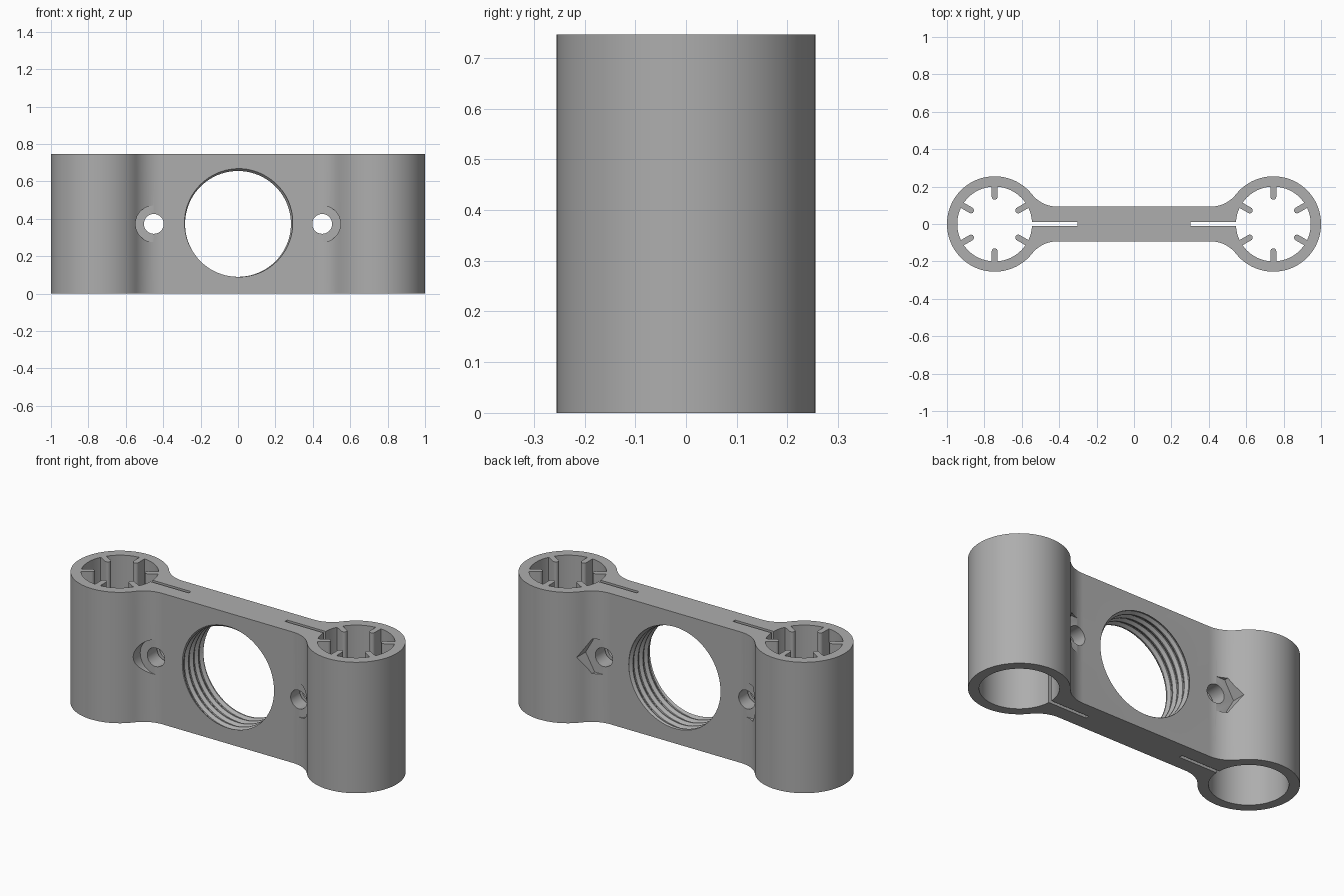
import bpy, bmesh, math
from mathutils import Matrix, Vector

if "Cube" in bpy.data.objects:
    bpy.data.objects.remove(bpy.data.objects["Cube"])

H, XC, R, BORE, HALF = 0.746, 0.745, 0.255, 0.2, 0.093
ZM = H / 2
grey = bpy.data.materials.new("grey plastic")
grey.diffuse_color = (0.42, 0.42, 0.42, 1)
grey.use_nodes = True
grey.node_tree.nodes["Principled BSDF"].inputs["Base Color"].default_value = grey.diffuse_color


def make(name, bm, cutter=False):
    bmesh.ops.recalc_face_normals(bm, faces=bm.faces)
    me = bpy.data.meshes.new(name)
    bm.to_mesh(me)
    bm.free()
    ob = bpy.data.objects.new(name, me)
    bpy.context.collection.objects.link(ob)
    me.materials.append(grey)
    ob.hide_render = cutter
    return ob


def prism(name, pts, z0, z1, cutter=False):
    """Extrude an xy outline from z0 to z1."""
    bm = bmesh.new()
    f = bm.faces.new([bm.verts.new((x, y, z0)) for x, y in pts])
    g = bmesh.ops.extrude_face_region(bm, geom=[f])
    bmesh.ops.translate(bm, vec=(0, 0, z1 - z0),
                        verts=[v for v in g["geom"] if isinstance(v, bmesh.types.BMVert)])
    return make(name, bm, cutter)


def cylinder(name, r, y0, y1, x, n, turn=0.0):
    """Cutter along y through the plate."""
    bm = bmesh.new()
    m = (Matrix.Translation((x, (y0 + y1) / 2, ZM)) @ Matrix.Rotation(math.pi / 2, 4, 'X')
         @ Matrix.Rotation(turn, 4, 'Z'))
    bmesh.ops.create_cone(bm, cap_ends=True, segments=n, radius1=r, radius2=r,
                          depth=y1 - y0, matrix=m)
    return make(name, bm, True)


def arc(cx, cy, r, a0, a1, n):
    return [(cx + r * math.cos(a0 + (a1 - a0) * i / n),
             cy + r * math.sin(a0 + (a1 - a0) * i / n)) for i in range(n + 1)]


# Dumbbell outline: tube arc, concave fillet, flat web
XF = 0.41
d = XC - XF
fr = (d * d + HALF ** 2 - R ** 2) / (2 * (R - HALF))
a = math.atan2(HALF + fr, -d)
quarter = arc(XC, 0, R, 0, a, 40) + arc(XF, HALF + fr, fr, a - math.pi, -math.pi / 2, 14)[1:]
half = quarter + [(-x, y) for x, y in reversed(quarter)]
outline = half + [(x, -y) for x, y in reversed(half[1:-1])]
body = prism("double_tube_body", outline, 0, H)

cutters = []
for s in (-1, 1):
    # Tube bore, clamping slot, bolt hole, round head recess, hex nut recess
    cutters.append(prism("bore_cutter", arc(s * XC, 0, BORE, 0, 2 * math.pi, 72)[:-1], -0.1, H + 0.1, True))
    xa, xb = s * 0.303, s * 0.6
    cutters.append(prism("slot_cutter", [(xa, -0.01), (xb, -0.01), (xb, 0.01), (xa, 0.01)],
                         -0.1, H + 0.1, True))
    cutters.append(cylinder("bolt_cutter", 0.053, -0.3, 0.3, s * 0.45, 40))
    cutters.append(cylinder("head_cutter", 0.098, -0.3, -0.098, s * 0.45, 48))
    cutters.append(cylinder("nut_cutter", 0.114, 0.098, 0.3, s * 0.45, 6, math.pi / 6))

# Threaded central hole: helical surface whose rows join one pitch further on
N, TURNS, PITCH = 80, 11, 0.045
MINOR, MAJOR = 0.283, 0.296
profile = [(0, MINOR), (0.15, MINOR), (0.5, MAJOR), (0.65, MAJOR)]
bm = bmesh.new()
grid = []
for t in range(TURNS):
    for p, r in profile:
        row = []
        for j in range(N):
            th = -2 * math.pi * j / N
            y = -HALF + PITCH * (t + p + j / N - 4.408)
            row.append(bm.verts.new((r * math.cos(th), y, ZM + r * math.sin(th))))
        grid.append(row)
for i in range(len(grid) - 1):
    for j in range(N):
        if j < N - 1:
            bm.faces.new((grid[i][j], grid[i][j + 1], grid[i + 1][j + 1], grid[i + 1][j]))
        elif i + 5 < len(grid):
            bm.faces.new((grid[i][j], grid[i + 4][0], grid[i + 5][0], grid[i + 1][j]))
# Cap both ends with a fan
rim = [e for e in bm.edges if e.is_boundary]
for side in (-1, 1):
    c = bm.verts.new((0, side * 0.24, ZM))
    for e in rim:
        if e.verts[0].co.y * side > 0:
            bm.faces.new((e.verts[0], e.verts[1], c))
cutters.append(make("thread_cutter", bm, True))

for c in cutters:
    m = body.modifiers.new(c.name, 'BOOLEAN')
    m.operation, m.solver, m.object = 'DIFFERENCE', 'EXACT', c
bpy.context.view_layer.objects.active = body
body.select_set(True)
for m in list(body.modifiers):
    bpy.ops.object.modifier_apply(modifier=m.name)
for c in cutters:
    bpy.data.objects.remove(c, do_unlink=True)

# Round-nosed ribs in the upper part of each tube
W, TIP = 0.016, 0.13
rib = [(BORE + 0.006, -W), (BORE + 0.006, W)] + arc(TIP + W, 0, W, math.pi / 2, 1.5 * math.pi, 8)
ribs = []
for s in (-1, 1):
    for k in range(6):
        t = math.radians(30 + 60 * k)
        pts = [(s * XC + x * math.cos(t) - y * math.sin(t), x * math.sin(t) + y * math.cos(t))
               for x, y in rib]
        ribs.append(prism("tube_rib", pts, ZM, H))

for ob in [body] + ribs:
    bpy.ops.object.select_all(action='DESELECT')
    bpy.context.view_layer.objects.active = ob
    ob.select_set(True)
    bpy.ops.object.shade_smooth_by_angle(angle=math.radians(30))
